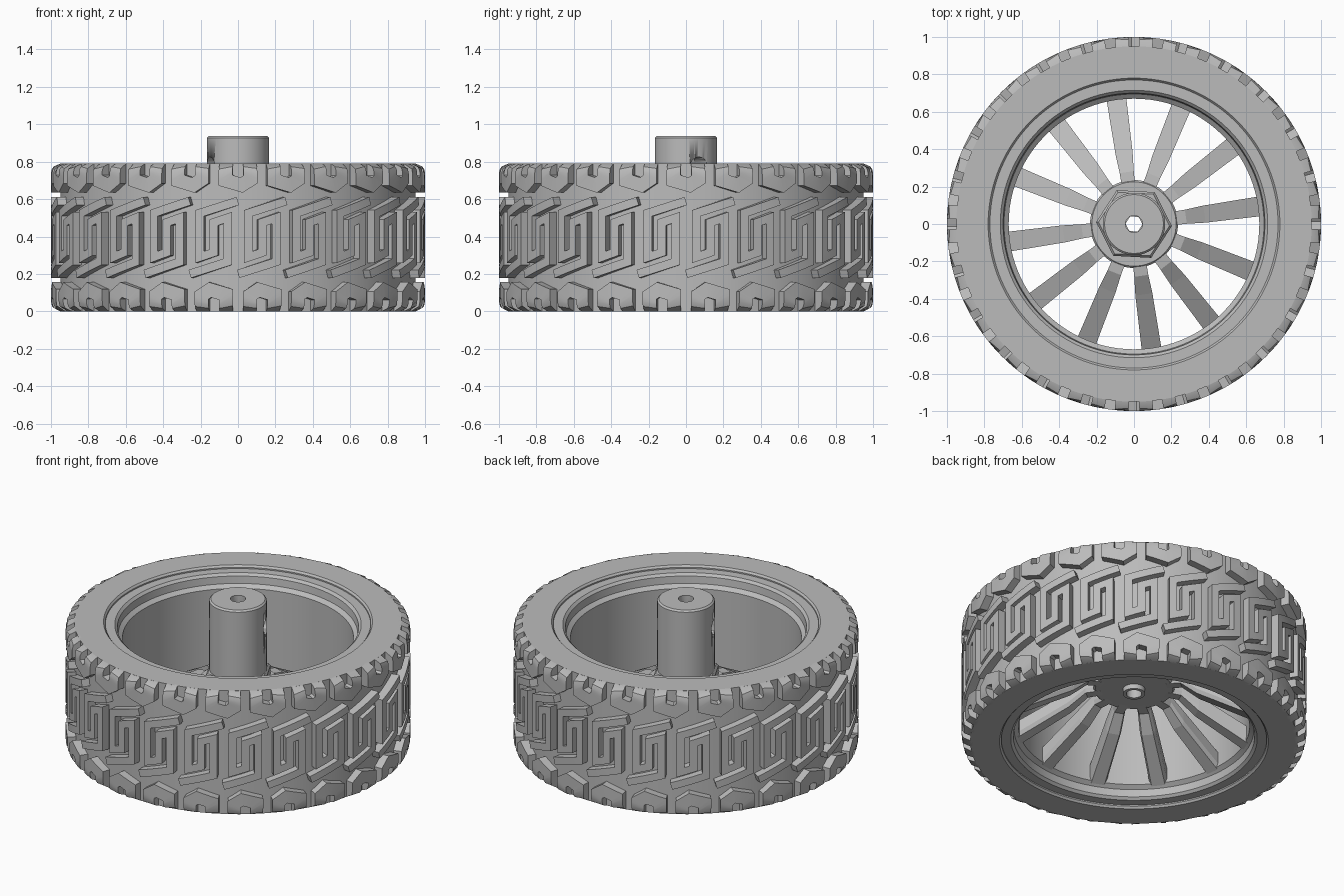
import bpy, bmesh
from math import sin, cos, pi, sqrt, radians, ceil
from mathutils import Vector

cube = bpy.data.objects.get("Cube")
if cube:
    bpy.data.objects.remove(cube, do_unlink=True)

HEIGHT = 0.79      # tyre width
BASE = 0.95        # groove floor radius
DEPTH = 0.05       # tread depth and shoulder rounding
REPEATS = 24
SPOKES = 12

grey = bpy.data.materials.new("plain_grey")
grey.use_nodes = True
colour = (0.5, 0.5, 0.5, 1)
grey.diffuse_color = colour
grey.node_tree.nodes["Principled BSDF"].inputs["Base Color"].default_value = colour


def finish(name, bm, smooth=True):
    bmesh.ops.recalc_face_normals(bm, faces=bm.faces)
    mesh = bpy.data.meshes.new(name)
    bm.to_mesh(mesh)
    bm.free()
    mesh.materials.append(grey)
    obj = bpy.data.objects.new(name, mesh)
    bpy.context.collection.objects.link(obj)
    if smooth:
        bpy.ops.object.select_all(action="DESELECT")
        obj.select_set(True)
        bpy.context.view_layer.objects.active = obj
        bpy.ops.object.shade_smooth_by_angle(angle=radians(30))
    return obj


def polar(r, a, z):
    return Vector((r * cos(a), r * sin(a), z))


def loft(bm, rings, closed=False):
    """Join rings of points with quads; cap both ends unless closed."""
    loops = [[bm.verts.new(p) for p in ring] for ring in rings]
    n = len(loops[0])
    pairs = list(zip(loops, loops[1:]))
    if closed:
        pairs.append((loops[-1], loops[0]))
    else:
        bm.faces.new(loops[0])
        bm.faces.new(loops[-1])
    for a, b in pairs:
        for i in range(n):
            j = (i + 1) % n
            bm.faces.new((a[i], a[j], b[j], b[i]))


def turned(name, profile, steps=96, turn=0.0):
    """Revolve a closed (radius, z) profile around the axle."""
    bm = bmesh.new()
    loft(bm, [[polar(r, turn + 2 * pi * k / steps, z) for r, z in profile]
              for k in range(steps)], closed=True)
    return finish(name, bm)


def tread_radius(z):
    d = min(z, HEIGHT - z, DEPTH)
    return BASE + sqrt(max(0, DEPTH ** 2 - (DEPTH - max(d, 0)) ** 2))


def rib(bm, path, width, turn):
    """Raised band along a path of (arc, z) points, wrapped on the tyre."""
    pts = [Vector(p) for p in path]
    dirs = [(b - a).normalized() for a, b in zip(pts, pts[1:])]
    sides = []
    for i in range(len(pts)):
        d0, d1 = dirs[max(i - 1, 0)], dirs[min(i, len(dirs) - 1)]
        n0, n1 = Vector((-d0.y, d0.x)), Vector((-d1.y, d1.x))
        mitre = (n0 + n1).normalized()
        off = mitre * (width / 2 / max(mitre.dot(n1), 0.5))
        sides.append((pts[i] + off, pts[i] - off))
    rows = [sides[0]]
    for (l0, r0), (l1, r1) in zip(sides, sides[1:]):
        n = max(1, ceil((l1 - l0).length / 0.02))
        rows += [(l0.lerp(l1, k / n), r0.lerp(r1, k / n)) for k in range(1, n + 1)]
    floor = BASE - 0.02
    loft(bm, [[polar(floor, turn + l.x, l.y), polar(tread_radius(l.y), turn + l.x, l.y),
               polar(tread_radius(r.y), turn + r.x, r.y), polar(floor, turn + r.x, r.y)]
              for l, r in rows])


# Tyre body
turned("tyre_body", [(0.77, 0.012), (0.78, 0), (BASE, 0), (BASE, HEIGHT),
                     (0.78, HEIGHT), (0.77, HEIGHT - 0.012)], 144)

# Tread: winding centre ribs and forked shoulder blocks
half = [(0.13, 0.59), (-0.075, 0.525), (-0.075, 0.29), (0, 0.315)]
centre = half + [(-x, HEIGHT - z) for x, z in reversed(half)]
upper = [(-0.066, HEIGHT), (-0.066, 0.7), (0.02, 0.675), (0.066, 0.705), (0.066, HEIGHT)]
lower = [(-x, HEIGHT - z) for x, z in upper]
step = 2 * pi / REPEATS
for name, path, width, shift in (("centre_tread", centre, 0.045, 0.5),
                                 ("upper_shoulder_tread", upper, 0.075, 0),
                                 ("lower_shoulder_tread", lower, 0.075, 0.5)):
    bm = bmesh.new()
    for k in range(REPEATS):
        rib(bm, path, width, -pi / 2 + (k + shift) * step)
    finish(name, bm)

# Rim with stepped lips on both sides
lip = [(0.772, 0.02), (0.715, 0.02), (0.7, 0.035), (0.695, 0.08), (0.67, 0.1)]
turned("rim", lip + [(r, HEIGHT - z) for r, z in reversed(lip)])

# Spokes, bent down from the hub to the rim
sections = [(0.19, 0.35, 0.42, 0.035), (0.28, 0.345, 0.41, 0.038),
            (0.38, 0.26, 0.35, 0.046), (0.68, 0.09, 0.19, 0.053)]
bm = bmesh.new()
for k in range(SPOKES):
    a = radians(8) + 2 * pi * k / SPOKES
    out, side = polar(1, a, 0), polar(1, a + pi / 2, 0)
    rings = []
    for r, low, high, w in sections:
        mid = low + 0.025
        outline = [(-w, high), (w, high), (w, mid), (w * 0.75, low), (-w * 0.75, low), (-w, mid)]
        rings.append([out * r + side * s + Vector((0, 0, z)) for s, z in outline])
    loft(bm, rings)
finish("spokes", bm, smooth=False)

# Hub flange, hex nut and axle sleeve
bore = 0.045
turned("hub_flange", [(bore, 0.32), (0.065, 0.32), (0.065, 0.35), (0.225, 0.35),
                      (0.235, 0.36), (0.235, 0.41), (0.225, 0.42), (bore, 0.42)], 64)
turned("hex_nut", [(bore, 0.41), (0.203, 0.41), (0.203, 0.475), (0.19, 0.49),
                   (bore, 0.49)], 6, radians(-3))
sleeve = turned("axle_sleeve", [(bore, 0.4), (0.167, 0.4), (0.167, 0.927),
                                (0.157, 0.937), (bore, 0.937)], 64)

# Cross hole through the sleeve
bm = bmesh.new()
a = radians(25)
side = polar(1, a + pi / 2, 0)
loft(bm, [[polar(s, a, 0.775) + side * (0.05 * cos(t * pi / 12)) +
           Vector((0, 0, 0.05 * sin(t * pi / 12))) for t in range(24)] for s in (-0.3, 0.3)])
cutter = finish("cross_hole_cutter", bm)
cutter.hide_render = True
cut = sleeve.modifiers.new("cross_hole", "BOOLEAN")
cut.operation = "DIFFERENCE"
cut.solver = "EXACT"
cut.object = cutter
bpy.ops.object.select_all(action="DESELECT")
sleeve.select_set(True)
bpy.context.view_layer.objects.active = sleeve
bpy.ops.object.modifier_apply(modifier=cut.name)
bpy.data.objects.remove(cutter, do_unlink=True)
